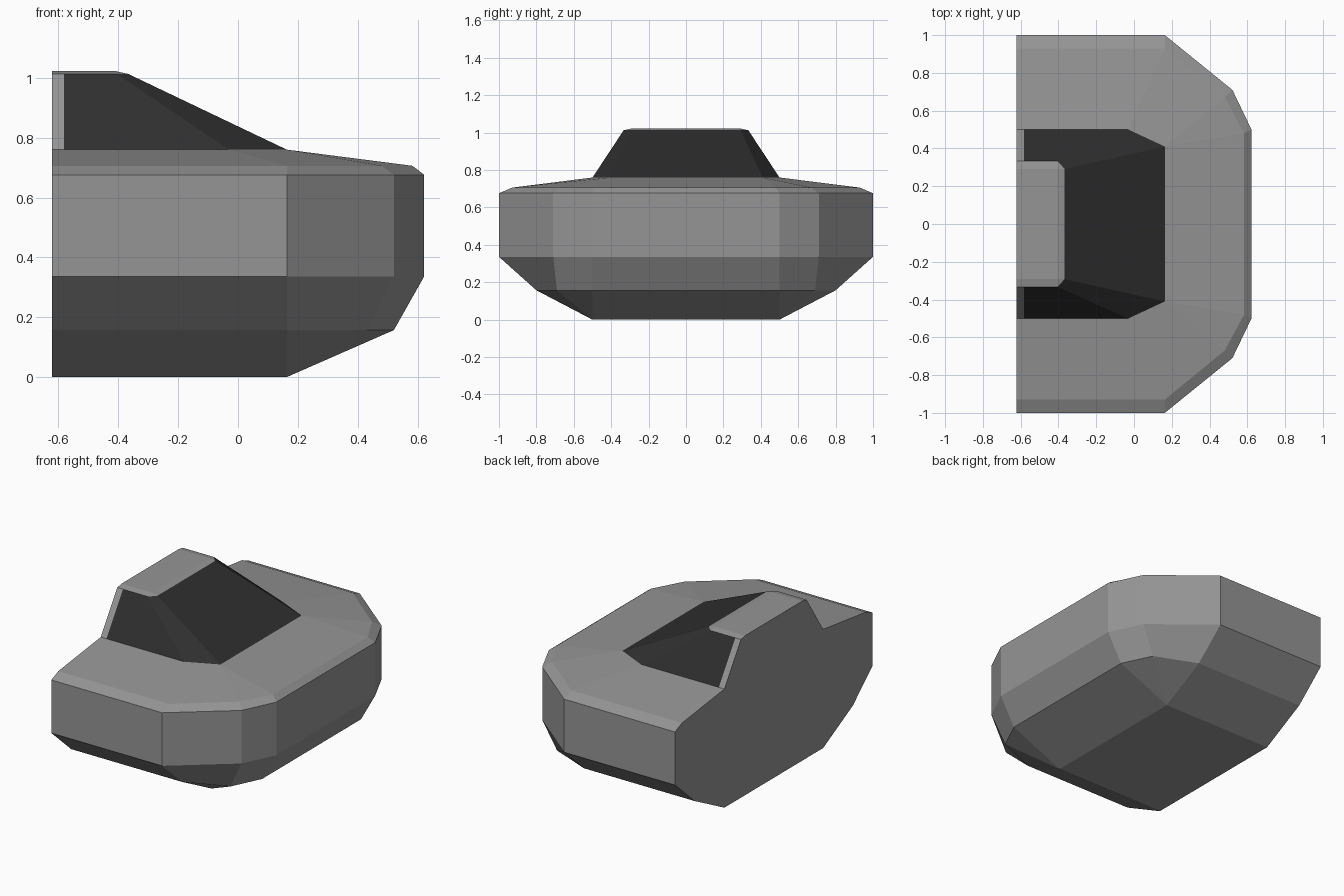
import bpy, bmesh

if "Cube" in bpy.data.objects:
    bpy.data.objects.remove(bpy.data.objects["Cube"])

BACK = -0.622


def material(name, value):
    mat = bpy.data.materials.new(name)
    mat.diffuse_color = (value, value, value, 1)
    mat.use_nodes = True
    mat.node_tree.nodes["Principled BSDF"].inputs["Base Color"].default_value = mat.diffuse_color
    return mat


def loft(name, layers, bands, mat, cap_bottom=False, cap_top=False):
    """Skin horizontal half outlines (mirrored in y). bands[k] lists the sides kept in band k."""
    bm = bmesh.new()
    rings = []
    for z, half in layers:
        outline = half + [(x, -y) for x, y in reversed(half)]
        rings.append([bm.verts.new((x, y, z)) for x, y in outline])
    for low, high, sides in zip(rings, rings[1:], bands):
        n = len(low)
        for i in sides:
            j = (i + 1) % n
            bm.faces.new((high[i], high[j], low[j], low[i]))
    if cap_bottom:
        bm.faces.new(rings[0])
    if cap_top:
        bm.faces.new(rings[-1][::-1])
    # Repeated outline points collapse into shared corners
    bmesh.ops.remove_doubles(bm, verts=bm.verts[:], dist=0.0005)
    loose = [v for v in bm.verts if not v.link_faces]
    bmesh.ops.delete(bm, geom=loose, context='VERTS')
    mesh = bpy.data.meshes.new(name)
    bm.to_mesh(mesh)
    bm.free()
    mesh.materials.append(mat)
    obj = bpy.data.objects.new(name, mesh)
    bpy.context.collection.objects.link(obj)
    return obj


ALL = range(8)
paint = material("grey_paint", 0.30)
glass = material("dark_glass", 0.028)

# Rounded hull with a tapered underside and a gently sloping deck
waist = [(BACK, 1.0), (0.163, 1.0), (0.521, 0.71), (0.622, 0.50)]
hull = [
    (0.0, [(BACK, 0.50), (0.163, 0.50), (0.163, 0.50), (0.163, 0.50)]),
    (0.157, [(BACK, 0.80), (0.163, 0.80), (0.43, 0.69), (0.521, 0.50)]),
    (0.336, waist),
    (0.676, waist),
    (0.706, [(BACK, 0.93), (0.163, 0.93), (0.48, 0.67), (0.583, 0.48)]),
    (0.76, [(BACK, 0.50), (-0.03, 0.50), (0.163, 0.41), (0.163, 0.41)]),
]
loft("hull", hull, [ALL] * 5, paint, cap_bottom=True)

# Cabin outlines: deck level, roof edge, roof top
PILLAR = -0.582
cabin = [
    (0.76, [(BACK, 0.50), (PILLAR, 0.50), (-0.03, 0.50), (0.163, 0.41)]),
    (1.013, [(BACK, 0.333), (PILLAR, 0.333), (-0.405, 0.333), (-0.367, 0.292)]),
    (1.022, [(BACK, 0.29), (PILLAR, 0.29), (-0.407, 0.29), (-0.407, 0.29)]),
]

# Roof, rear pillars and flat back wall
loft("cabin_frame", cabin, [(0, 6, 7), ALL], paint, cap_top=True)

# Dark wraparound windows
loft("windows", cabin[:2], [range(1, 6)], glass)
